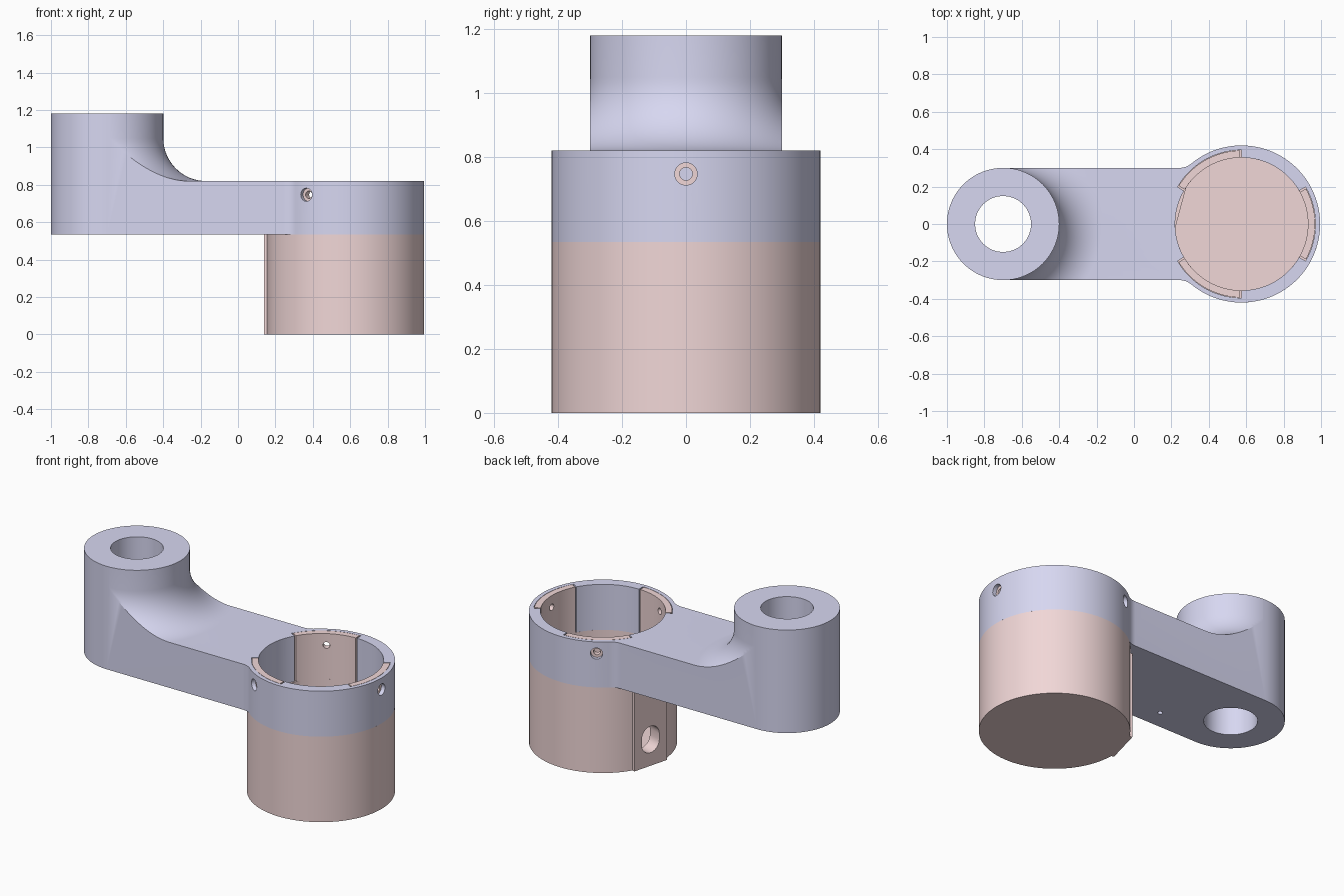
import bpy, bmesh
from math import sin, cos, tan, pi, radians, sqrt, atan2, asin
from mathutils import Matrix, Vector

if "Cube" in bpy.data.objects:
    bpy.data.objects.remove(bpy.data.objects["Cube"])

CX = 0.575            # cup axis
BX = -0.70            # boss axis
ARM_Z, TOP_Z, BOSS_Z = 0.535, 0.82, 1.18
R_OUT, R_IN, R_POCKET = 0.42, 0.355, 0.395
TAB_ANGLES = (0, 120, 240)


def material(name, color):
    m = bpy.data.materials.new(name)
    m.diffuse_color = (*color, 1)
    m.use_nodes = True
    m.node_tree.nodes["Principled BSDF"].inputs["Base Color"].default_value = m.diffuse_color
    return m


BLUE = material("blue", (0.68, 0.68, 0.88))
PINK = material("pink", (0.88, 0.68, 0.68))


def finish(name, bm, mat=None):
    bmesh.ops.recalc_face_normals(bm, faces=bm.faces)
    me = bpy.data.meshes.new(name)
    bm.to_mesh(me)
    bm.free()
    ob = bpy.data.objects.new(name, me)
    bpy.context.collection.objects.link(ob)
    if mat:
        me.materials.append(mat)
    return ob


def prism(name, outline, z0, z1, mat=None):
    bm = bmesh.new()
    face = bm.faces.new([bm.verts.new((x, y, z0)) for x, y in outline])
    ext = bmesh.ops.extrude_face_region(bm, geom=[face])
    verts = [g for g in ext["geom"] if isinstance(g, bmesh.types.BMVert)]
    bmesh.ops.translate(bm, verts=verts, vec=(0, 0, z1 - z0))
    return finish(name, bm, mat)


def arc(x, y, r, a0, a1, n):
    """Arc points, angles in degrees."""
    return [(x + r * cos(radians(a0 + (a1 - a0) * i / n)),
             y + r * sin(radians(a0 + (a1 - a0) * i / n))) for i in range(n + 1)]


def rod(radius, start, direction, length):
    bm = bmesh.new()
    d = Vector(direction)
    mat = Matrix.Translation(Vector(start) + d * length / 2) @ d.to_track_quat('Z', 'Y').to_matrix().to_4x4()
    bmesh.ops.create_cone(bm, cap_ends=True, segments=32, radius1=radius,
                          radius2=radius, depth=length, matrix=mat)
    return finish("cutter", bm)


def cut(ob, cutter):
    cutter.hide_render = True
    mod = ob.modifiers.new("cut", 'BOOLEAN')
    mod.operation, mod.solver, mod.object = 'DIFFERENCE', 'EXACT', cutter
    bpy.context.view_layer.objects.active = ob
    bpy.ops.object.modifier_apply(modifier=mod.name)
    bpy.data.objects.remove(cutter)


def smooth(ob):
    bpy.ops.object.select_all(action='DESELECT')
    ob.select_set(True)
    bpy.context.view_layer.objects.active = ob
    bpy.ops.object.shade_smooth_by_angle(angle=radians(25))


# Arm outline: round boss end, straight sides, small fillets into the ring
F = 0.10
fx = sqrt((R_OUT + F) ** 2 - (0.3 + F) ** 2)
fa = atan2(0.3 + F, fx) * 180 / pi
upper = arc(CX, 0, R_OUT, 0, 180 - fa, 48)
upper += arc(CX - fx, 0.3 + F, F, -fa, -90, 8)[1:]
upper += arc(BX, 0, 0.3, 90, 180, 32)
outline = upper + [(x, -y) for x, y in reversed(upper[1:-1])]
arm = prism("arm", outline, ARM_Z, BOSS_Z, BLUE)

# Step down from the boss to the arm: half-turn sweep with a filleted foot
R = 0.23
r0 = 0.3005
profile = [(r0, 1.4)] + arc(r0 + R, TOP_Z + R, R, 180, 270, 20) + [(2, TOP_Z), (2, 1.4)]
bm = bmesh.new()
N = 48
rings = [[bm.verts.new((BX + r * cos(a), r * sin(a), z)) for r, z in profile]
         for a in (-pi / 2 + pi * i / N for i in range(N + 1))]
for a, b in zip(rings, rings[1:]):
    for i in range(len(profile)):
        j = (i + 1) % len(profile)
        bm.faces.new((a[i], a[j], b[j], b[i]))
bm.faces.new(rings[0])
bm.faces.new(rings[-1])
cut(arm, finish("cutter", bm))

# Ring bore with three pockets for the tabs, and the boss hole
bore = []
for a in TAB_ANGLES:
    bore += arc(CX, 0, R_POCKET, a - 30, a + 30, 20)
    bore += arc(CX, 0, R_IN, a + 30, a + 90, 20)
cut(arm, prism("cutter", bore, 0.4, 1.4))
cut(arm, rod(0.15, (BX, 0, 0.3), (0, 0, 1), 1.2))

# Small blind hole under the arm
cut(arm, rod(0.014, (-0.34, -0.18, 0.5), (0, 0, 1), 0.09))

# Cup: round wall with a flat pad on the outside and a matching inner flat
PAD, HALF = 165, 0.12
c = atan2(HALF, R_OUT) * 180 / pi
e = asin(HALF / R_OUT) * 180 / pi
corner = sqrt(HALF ** 2 + R_OUT ** 2)
shell = arc(CX, 0, R_OUT, PAD + e, PAD + 360 - e, 112)
shell += arc(CX, 0, corner, PAD - c, PAD + c, 1)
cup = prism("cup", shell, 0, ARM_Z, PINK)
cut(cup, prism("cutter", arc(CX, 0, R_IN, PAD + 18.5, PAD + 341.5, 112), 0.06, 0.9))

# Rounded slot through the pad
n = Vector((cos(radians(PAD)), sin(radians(PAD)), 0))
slot_shape = arc(0.018, 0, 0.065, -90, 90, 12) + arc(-0.018, 0, 0.065, 90, 270, 12)
slot = prism("cutter", slot_shape, 0.25, 0.6)
slot.data.transform(Matrix.Translation((CX, 0, 0.165))
                    @ Matrix.Rotation(radians(PAD), 4, 'Z') @ Matrix.Rotation(pi / 2, 4, 'Y'))
cut(cup, slot)

# Three tabs rising from the cup into the ring, each with a radial screw hole
for i, a in enumerate(TAB_ANGLES):
    d = Vector((cos(radians(a)), sin(radians(a)), 0))
    sector = arc(CX, 0, R_POCKET - 0.002, a - 28.7, a + 28.7, 20)
    sector += arc(CX, 0, R_IN, a + 28.7, a - 28.7, 20)
    tab = prism(f"tab_{i + 1}", sector, ARM_Z, TOP_Z, PINK)
    base = Vector((CX, 0, 0.747)) + d * 0.3
    cut(tab, rod(0.02, base, d, 0.2))
    cut(arm, rod(0.035, base, d, 0.2))
    smooth(tab)

smooth(arm)
smooth(cup)
